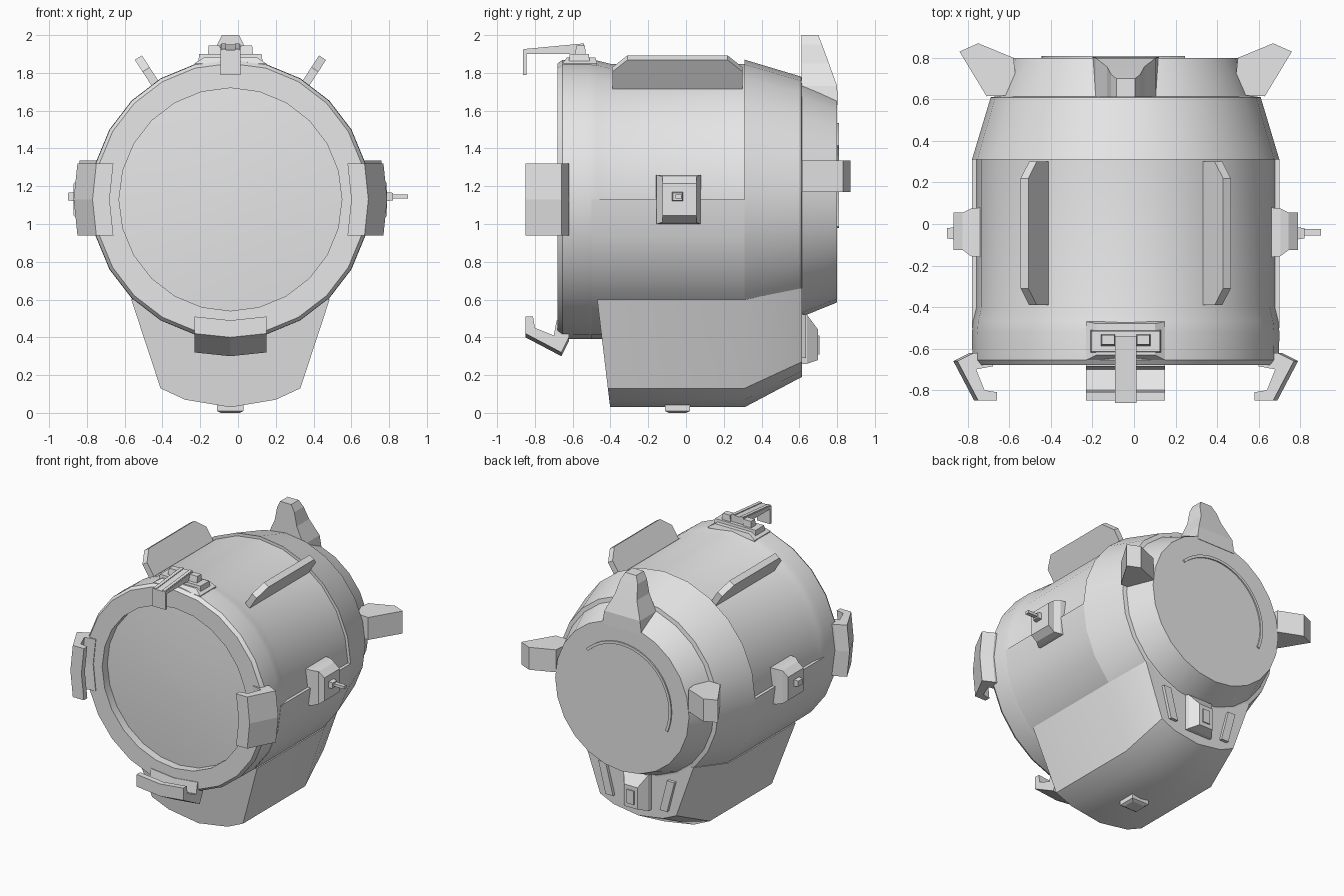
import bpy
import bmesh
from math import sin, cos, radians

cube = bpy.data.objects.get("Cube")
if cube:
    bpy.data.objects.remove(cube, do_unlink=True)

CX, CZ, SIDES = -0.04, 1.13, 24

grey = bpy.data.materials.new("light_grey")
grey.use_nodes = True
grey.diffuse_color = (0.8, 0.8, 0.8, 1)
grey.node_tree.nodes["Principled BSDF"].inputs["Base Color"].default_value = (0.8, 0.8, 0.8, 1)


def place(r, t, y, a):
    """Point at radius r, tangent offset t and depth y, turned by a degrees about the body axis."""
    c, s = cos(radians(a)), sin(radians(a))
    return (CX + r * c - t * s, y, CZ + r * s + t * c)


def loft(name, rings, smooth=False):
    """Skin closed rings of equal length and cap both ends."""
    bm = bmesh.new()
    rows = [[bm.verts.new(p) for p in ring] for ring in rings]
    n = len(rows[0])
    for low, high in zip(rows, rows[1:]):
        for i in range(n):
            j = (i + 1) % n
            bm.faces.new((low[i], low[j], high[j], high[i]))
    bm.faces.new(rows[0])
    bm.faces.new(rows[-1])
    bmesh.ops.recalc_face_normals(bm, faces=bm.faces)
    me = bpy.data.meshes.new(name)
    bm.to_mesh(me)
    bm.free()
    me.materials.append(grey)
    ob = bpy.data.objects.new(name, me)
    bpy.context.collection.objects.link(ob)
    if smooth:
        bpy.ops.object.select_all(action='DESELECT')
        ob.select_set(True)
        bpy.context.view_layer.objects.active = ob
        bpy.ops.object.shade_smooth_by_angle(angle=radians(32))
    return ob


def prism(name, a, profile, steps):
    """Extrude an (r, y) profile along the tangent; each step is (t, radius shift)."""
    return loft(name, [[place(r + dr, t, y, a) for r, y in profile] for t, dr in steps])


def taper(name, a, sections, t0=0):
    """Stack rectangles outward; each section is (r, half width, y start, y end)."""
    return loft(name, [[place(r, t0 - w, y0, a), place(r, t0 + w, y0, a),
                        place(r, t0 + w, y1, a), place(r, t0 - w, y1, a)]
                       for r, w, y0, y1 in sections])


# Turned body with the recessed front disc, upper panel and rear cap
profile = [(0.06, -0.645), (0.35, -0.638), (0.59, -0.62), (0.59, -0.68),
           (0.72, -0.68), (0.738, -0.655), (0.74, -0.52), (0.735, -0.47),
           (0.718, -0.40), (0.718, 0.31), (0.74, 0.31), (0.65, 0.61),
           (0.62, 0.615), (0.545, 0.80)]
loft("body", [[place(r, 0, y, i * 360 / SIDES) for i in range(SIDES)]
              for r, y in profile], True)

# Thicker lower half of the shell
shell = [(0.68, -0.50), (0.74, -0.50), (0.74, 0.31), (0.68, 0.31)]
loft("lower_shell", [[place(r, 0, y, 180 + i * 360 / SIDES) for r, y in shell]
                     for i in range(SIDES // 2 + 1)], True)


# Keel pod under the body
def section(half, depth):
    left = [(-x, z) for x, z in half[:-1]]
    return [(CX + x, depth(z), z) for x, z in left + half[::-1]]


wide = [(0.525, 0.60), (0.37, 0.13), (0.24, 0.07), (0, 0.03)]
narrow = [(0.45, 0.66), (0.31, 0.27), (0.20, 0.22), (0, 0.19)]
loft("keel_pod", [section(wide, lambda z: -0.47 + 0.12 * (0.6 - z)),
                  section(wide, lambda z: 0.31),
                  section(narrow, lambda z: 0.613)], True)
taper("keel_knob", 270, [(1.08, 0.07, -0.11, 0.02), (1.12, 0.07, -0.11, 0.02),
                         (1.13, 0.05, -0.09, 0.0)])

# Fittings on the rear of the keel
for side, s in (("left", 1), ("right", -1)):
    quad = [(0.19, 0.29), (0.25, 0.29), (0.31, 0.52), (0.25, 0.52)]
    loft(side + "_keel_bar", [[(CX + s * x, y, z) for x, z in quad] for y in (0.60, 0.635)])


def rear_block(name, stations):
    loft(name, [[(CX - w, y, z0), (CX + w, y, z0), (CX + w, y, z1), (CX - w, y, z1)]
                for y, w, z0, z1 in stations])


rear_block("keel_block", [(0.60, 0.11, 0.26, 0.53), (0.64, 0.10, 0.26, 0.52),
                          (0.70, 0.055, 0.28, 0.44)])
rear_block("keel_block_button", [(0.69, 0.03, 0.31, 0.41), (0.708, 0.03, 0.31, 0.41)])

# Raised arc on the rear cap
loft("rear_arc", [[place(r, 0, y, 45 + i * 157 / 24) for r, y in
                   ((0.385, 0.79), (0.405, 0.79), (0.405, 0.809), (0.385, 0.809))]
                  for i in range(25)])

# Hooked clips around the front ring
hook = [(0.70, -0.62), (0.75, -0.62), (0.83, -0.66), (0.73, -0.85), (0.64, -0.85),
        (0.64, -0.81), (0.70, -0.80), (0.74, -0.70), (0.66, -0.685), (0.66, -0.66)]
for name, a in (("left", 0), ("right", 180), ("bottom", 270)):
    prism(name + "_clip", a, hook, [(-0.19, -0.02), (0, 0), (0.19, -0.02)])

# Long plates on the upper shell
plate = [(0.69, -0.39), (0.82, -0.39), (0.895, -0.31), (0.895, 0.22),
         (0.82, 0.30), (0.69, 0.30)]
for name, a in (("left", 57), ("right", 123)):
    prism(name + "_plate", a, plate, [(-0.022, 0), (0.022, 0)])

# Rear fins
taper("top_fin", 90, [(0.50, 0.16, 0.612, 0.803), (0.60, 0.145, 0.612, 0.80),
                      (0.72, 0.09, 0.612, 0.757), (0.82, 0.07, 0.612, 0.72),
                      (0.87, 0.045, 0.612, 0.70)])
fin = [(0.52, 0.62), (0.54, 0.80), (0.71, 0.87), (0.80, 0.83), (0.67, 0.615)]
for name, a, s in (("left", 0, 1), ("right", 180, -1)):
    prism(name + "_fin", a, fin, [(s * 0.04, 0), (s * 0.205, 0)])

# Side latches
for name, a, s in (("left", 0, 1), ("right", 180, -1)):
    taper(name + "_latch", a, [(0.69, 0.13, -0.16, 0.08), (0.745, 0.13, -0.155, 0.075),
                               (0.785, 0.12, -0.125, 0.055), (0.83, 0.085, -0.125, 0.055)])
    taper(name + "_latch_button", a, [(0.82, 0.025, -0.075, -0.015),
                                      (0.86, 0.02, -0.07, -0.02)], s * 0.015)
taper("left_pin", 0, [(0.85, 0.01, -0.055, -0.025), (0.94, 0.01, -0.055, -0.025)], 0.015)

# Top latch: stepped base, end blocks and hooked arm
taper("top_latch_base", 90, [(0.68, 0.19, -0.655, -0.47), (0.72, 0.19, -0.655, -0.47),
                             (0.752, 0.14, -0.63, -0.48)])
taper("top_latch_step", 90, [(0.73, 0.17, -0.62, -0.51), (0.77, 0.165, -0.615, -0.515)])
for name, t in (("left", -0.085), ("right", 0.085)):
    taper(name + "_latch_block", 90, [(0.76, 0.035, -0.59, -0.53),
                                      (0.815, 0.03, -0.58, -0.535)], t)
arm = [(0.82, -0.54), (0.79, -0.862), (0.66, -0.862), (0.66, -0.845),
       (0.77, -0.845), (0.77, -0.54)]
prism("top_latch_arm", 90, arm, [(-0.052, 0), (0.052, 0)])
for name, t in (("left", -0.035), ("right", 0.035)):
    prism(name + "_arm_ridge", 90, [(0.826, -0.54), (0.796, -0.86), (0.785, -0.86), (0.80, -0.54)],
          [(t - 0.012, 0), (t + 0.012, 0)])
